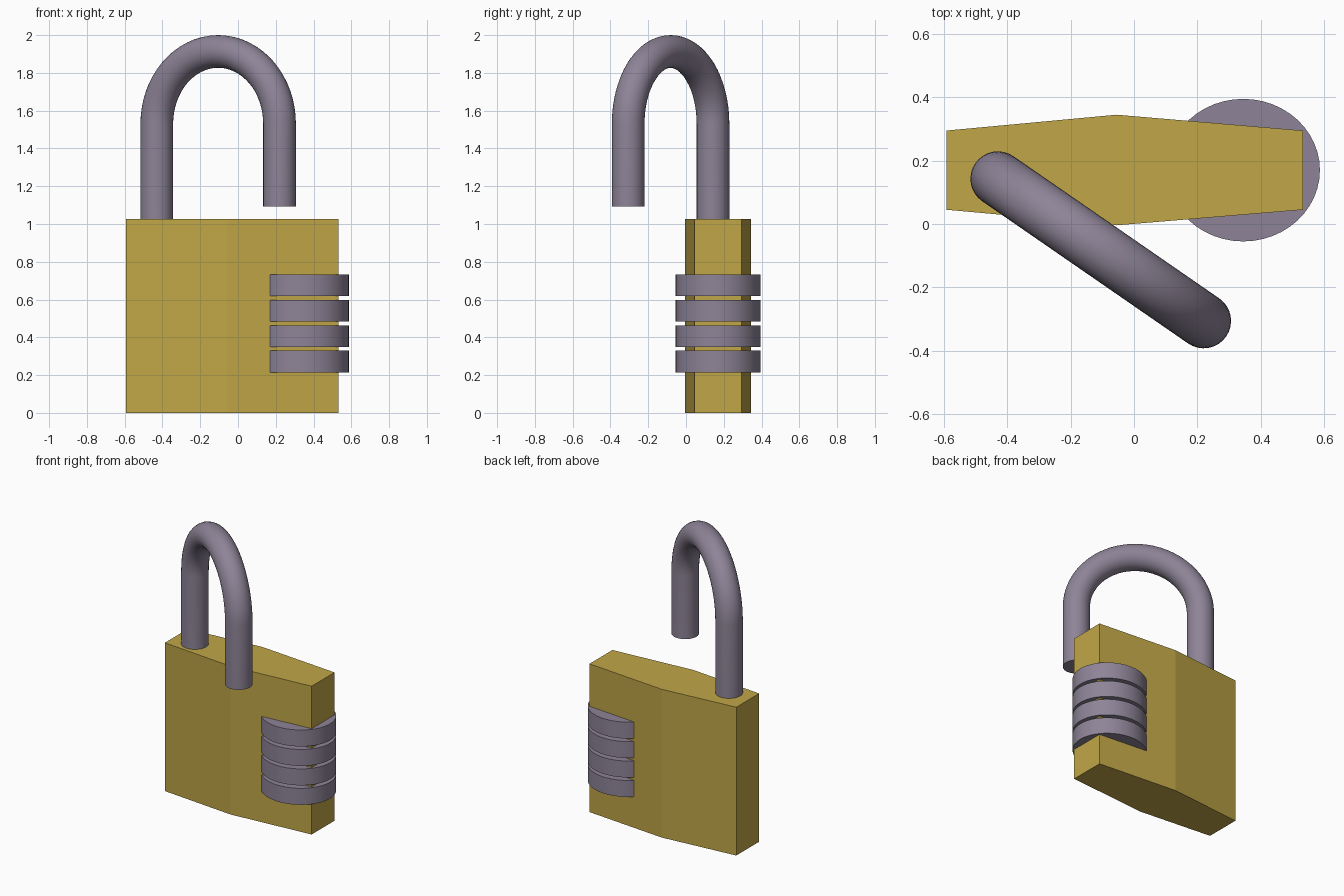
import bpy, bmesh, math
from mathutils import Vector

if "Cube" in bpy.data.objects:
    bpy.data.objects.remove(bpy.data.objects["Cube"])


def material(name, rgb):
    m = bpy.data.materials.new(name)
    m.diffuse_color = (*rgb, 1)
    m.use_nodes = True
    m.node_tree.nodes["Principled BSDF"].inputs["Base Color"].default_value = m.diffuse_color
    return m


brass = material("brass", (0.53, 0.38, 0.063))
steel = material("grey steel", (0.27, 0.23, 0.31))


def loft(name, rings, mat, smooth=False):
    """Skin a list of equal point rings and close both ends."""
    bm = bmesh.new()
    vs = [[bm.verts.new(p) for p in ring] for ring in rings]
    n = len(vs[0])
    for a, b in zip(vs, vs[1:]):
        for i in range(n):
            j = (i + 1) % n
            bm.faces.new((a[i], a[j], b[j], b[i]))
    bm.faces.new(vs[0][::-1])
    bm.faces.new(vs[-1])
    bmesh.ops.recalc_face_normals(bm, faces=bm.faces)
    for f in bm.faces:
        f.smooth = smooth
    me = bpy.data.meshes.new(name)
    bm.to_mesh(me)
    bm.free()
    if smooth:
        me.set_sharp_from_angle(angle=math.radians(40))
    me.materials.append(mat)
    ob = bpy.data.objects.new(name, me)
    bpy.context.collection.objects.link(ob)
    return ob


# Body: six-sided block with a slight ridge front and back
outline = [(-0.592, 0.045), (-0.055, -0.004), (0.533, 0.045),
           (0.533, 0.295), (-0.055, 0.345), (-0.592, 0.295)]
loft("body", [[(x, y, z) for x, y in outline] for z in (0, 1.027)], brass)

# Four combination dials
for k in range(4):
    z0 = 0.215 + k * 0.1347
    rings = [[(0.345 + 0.242 * math.cos(t), 0.17 + 0.225 * math.sin(t), z)
              for t in (math.tau * i / 48 for i in range(48))]
             for z in (z0, z0 + 0.114)]
    loft(f"dial_{k + 1}", rings, steel, True)

# Shackle: round bar swept along a swung-open U
left, right = Vector((-0.430, 0.143, 0)), Vector((0.220, -0.306, 0))
mid, across = (left + right) / 2, (right - left).normalized()
half, bar, spring = (right - left).length / 2, 0.0865, 1.53
rise = 2.0 - bar - spring
up = Vector((0, 0, 1))
side = across.cross(up)
path = [(left + up * 0.95, -across)]
for i in range(33):
    a = math.pi * (1 - i / 32)
    c, s = math.cos(a), math.sin(a)
    path.append((mid + across * half * c + up * (spring + rise * s),
                 (across * c / half + up * s / rise).normalized()))
path.append((right + up * 1.092, across))
rings = [[p + bar * (n * math.cos(t) + side * math.sin(t))
          for t in (math.tau * i / 32 for i in range(32))] for p, n in path]
loft("shackle", rings, steel, True)
